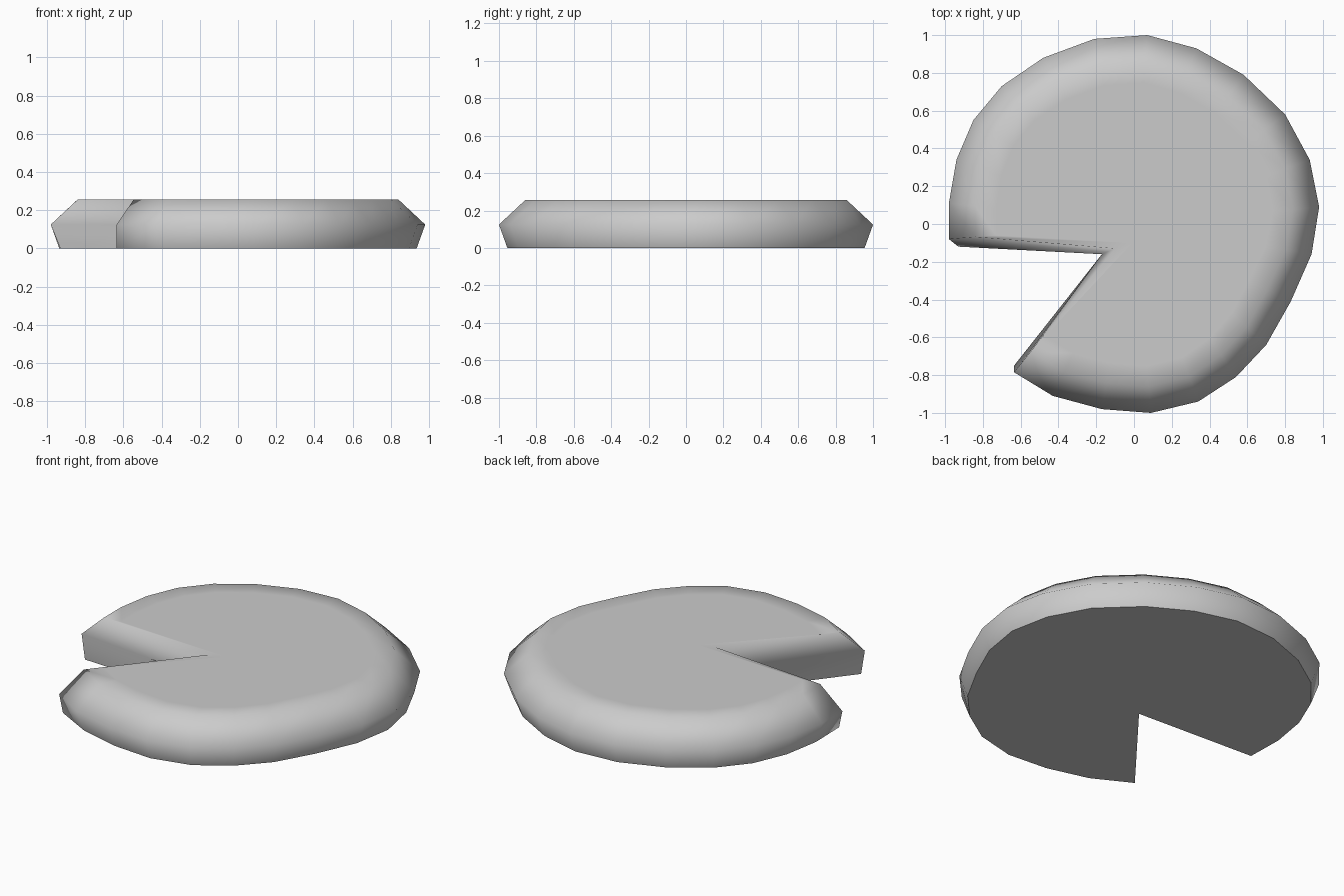
import bpy
import bmesh
from mathutils import Vector

cube = bpy.data.objects.get("Cube")
if cube:
    bpy.data.objects.remove(cube)

# Single plain grey material
grey = bpy.data.materials.new("plain_grey")
grey.use_nodes = True
color = (0.6, 0.6, 0.6, 1)
grey.diffuse_color = color
grey.node_tree.nodes["Principled BSDF"].inputs["Base Color"].default_value = color

# Widest outline of the wheel, counterclockwise from one notch wall to the other
rim = [Vector(p) for p in (
    (-.635, -.785), (-.43, -.91), (-.17, -.98), (.09, -1), (.34, -.94),
    (.54, -.81), (.7, -.64), (.83, -.41), (.94, -.16), (.98, .09),
    (.93, .34), (.8, .58), (.58, .79), (.33, .93), (.07, 1), (-.21, .98),
    (-.48, .88), (-.7, .73), (-.85, .55), (-.94, .34), (-.98, .11), (-.98, -.08))]

bm = bmesh.new()


def ring(height, inset, apex, ends=None):
    """One level of the wheel: the rim drawn inward, closed at the notch apex."""
    points = [p - p.normalized() * inset for p in rim]
    if ends:
        points[0], points[-1] = Vector(ends[0]), Vector(ends[1])
    points.append(Vector(apex))
    return [bm.verts.new((p.x, p.y, height)) for p in points]


# Base, widest line, top edge and flat top centre
levels = [
    ring(0, .045, (-.17, -.16), ((-.635, -.75), (-.93, -.12))),
    ring(.125, 0, (-.17, -.16)),
    ring(.255, .14, (-.1, -.13)),
    ring(.255, .25, (-.01, -.1)),
]

# Side bands, then the base and top caps
for lower, upper in zip(levels, levels[1:]):
    count = len(lower)
    for i in range(count):
        j = (i + 1) % count
        bm.faces.new((lower[i], lower[j], upper[j], upper[i]))
base = bm.faces.new(reversed(levels[0]))
bm.faces.new(levels[-1])

# Soft shading everywhere except a crisp base edge
for face in bm.faces:
    face.smooth = True
for edge in base.edges:
    edge.smooth = False
bm.normal_update()

mesh = bpy.data.meshes.new("notched_wheel")
bm.to_mesh(mesh)
bm.free()
mesh.materials.append(grey)
wheel = bpy.data.objects.new("notched_wheel", mesh)
bpy.context.collection.objects.link(wheel)
